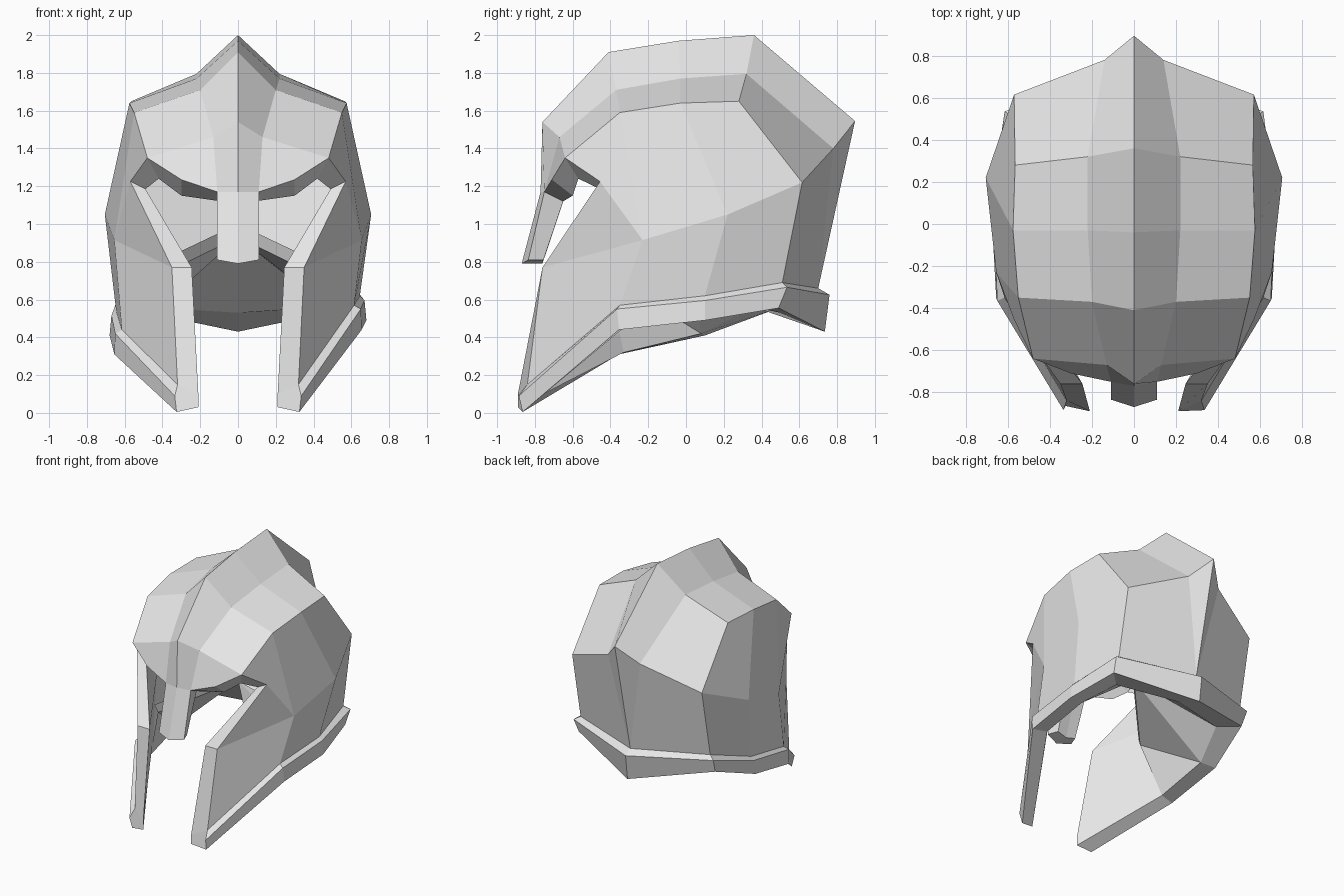
import bpy, bmesh
from mathutils import Vector

if "Cube" in bpy.data.objects:
    bpy.data.objects.remove(bpy.data.objects["Cube"])

steel = bpy.data.materials.new("pale_grey_steel")
steel.diffuse_color = (0.8, 0.8, 0.8, 1)
steel.use_nodes = True
steel.node_tree.nodes["Principled BSDF"].inputs["Base Color"].default_value = steel.diffuse_color

# Half of the outer shell: crest, upper ring, temple ring, cheek, lower edge
POINTS = {
    "c0": (0, .895, 1.545), "c1": (0, .36, 2.0), "c2": (0, -.04, 1.97),
    "c3": (0, -.41, 1.91), "c4": (0, -.76, 1.54), "c5": (0, -.77, 1.17),
    "c6": (0, -.87, .79),
    "u0": (.14, .78, 1.40), "u1": (.22, .32, 1.795), "u2": (.22, -.03, 1.77),
    "u3": (.20, -.37, 1.71), "u4": (.13, -.67, 1.46), "u5": (.11, -.75, 1.17),
    "u6": (.11, -.835, .81),
    "t0": (.57, .615, 1.22), "t1": (.565, .28, 1.65), "t2": (.575, -.03, 1.64),
    "t3": (.55, -.35, 1.59), "t4": (.48, -.64, 1.35), "brow": (.30, -.71, 1.235),
    "wide": (.705, .22, 1.05), "cheek": (.655, -.23, .915),
    "eye": (.57, -.455, 1.225), "jaw": (.35, -.76, .77),
    "r0": (.32, -.84, .15), "r1": (.615, -.35, .57), "r2": (.645, .10, .62),
    "r3": (.57, .51, .69), "r4": (0, .70, .66),
}
FACES = [f"c{i} c{i+1} u{i+1} u{i}" for i in range(6)]
FACES += [f"u{i} u{i+1} t{i+1} t{i}" for i in range(4)]
FACES += ["u4 u5 brow t4", "c0 u0 r4", "u0 t0 r3 r4",
          "t0 t1 t2 wide", "t2 t3 cheek wide", "t3 t4 eye cheek",
          "eye jaw cheek", "cheek jaw r0 r1", "wide cheek r1 r2", "t0 wide r2 r3"]
# Inward direction of the wall along its open edges
INWARD = {
    "c5": (0, .11, -.05), "c6": (0, .11, 0), "u5": (-.02, .10, -.05),
    "u6": (-.03, .08, 0), "t4": (-.06, .07, -.11), "brow": (0, .11, -.085),
    "eye": (-.08, 0, -.04), "jaw": (-.105, 0, 0), "r0": (-.11, -.05, -.05),
    "r1": (-.09, .03, 0), "r2": (-.10, 0, 0), "r3": (-.09, -.07, 0),
    "r4": (0, -.10, 0),
}
DIP = {"r1": .13, "r2": .08}  # the left lower edge hangs lower


def place(p, side, name=""):
    drop = DIP.get(name, 0) if side < 0 else 0
    return Vector((side * p[0], p[1], p[2] - drop))


def finish(bm, name, recalc=True):
    if recalc:
        bmesh.ops.recalc_face_normals(bm, faces=bm.faces)
    mesh = bpy.data.meshes.new(name)
    bm.to_mesh(mesh)
    bm.free()
    mesh.materials.append(steel)
    bpy.context.collection.objects.link(bpy.data.objects.new(name, mesh))


# Helmet shell: outer skin, offset inner skin, walls along the open edges
bm = bmesh.new()
verts, inward = {}, {}
for side in (1, -1):
    for n, p in POINTS.items():
        key = (n, 0 if p[0] == 0 else side)
        if key not in verts:
            verts[key] = bm.verts.new(place(p, side, n))
            if n in INWARD:
                inward[verts[key]] = place(INWARD[n], side)
for side in (1, -1):
    for f in FACES:
        loop = [verts[(n, 0 if POINTS[n][0] == 0 else side)] for n in f.split()]
        bm.faces.new(loop if side > 0 else loop[::-1])
outer = list(bm.faces)
bmesh.ops.recalc_face_normals(bm, faces=outer)
bm.normal_update()
crest = verts[("c2", 0)]
if crest.link_faces[0].normal.z < 0:
    bmesh.ops.reverse_faces(bm, faces=outer)
bm.normal_update()
open_edges = [e for e in bm.edges if e.is_boundary]
inner = {}
for v in list(bm.verts):
    inner[v] = bm.verts.new(v.co + inward.get(v, v.normal * -.09))
for f in outer:
    bm.faces.new([inner[v] for v in reversed(list(f.verts))])
for e in open_edges:
    a, b = e.verts
    bm.faces.new((a, b, inner[b], inner[a]))
finish(bm, "helmet_shell")

# Lower rim: a raised band swept from cheek tip to cheek tip
TOP = [(.335, -.885, .09), (.65, -.365, .55), (.67, .10, .595),
       (.615, .535, .665), (0, .76, .625)]
BOTTOM = [(.325, -.865, .005), (.655, -.355, .44), (.68, .10, .49),
          (.60, .49, .555), (0, .735, .43)]
LEDGE = [(.21, -.89, .03), (.54, -.33, .45), (.56, .08, .50),
         (.47, .36, .56), (0, .50, .53)]
bm = bmesh.new()


def station(i, side):
    n = f"r{i}"
    wall = place(POINTS[n], side, n)
    ring = [wall, place(TOP[i], side, n), place(BOTTOM[i], side, n),
            place(LEDGE[i], side, n), wall + place(INWARD[n], side)]
    return [bm.verts.new(p) for p in ring]


rings = [station(i, 1) for i in range(5)] + [station(i, -1) for i in (3, 2, 1, 0)]
for a, b in zip(rings, rings[1:]):
    for k in range(5):
        m = (k + 1) % 5
        bm.faces.new((a[k], a[m], b[m], b[k]))
bm.faces.new(rings[0])
bm.faces.new(rings[-1][::-1])
finish(bm, "lower_rim")

# Neck vault: lining that rises forward from the rim ledge to a folded front edge
VAULT = {"f0": (0, -.02, 1.0), "f1": (.42, -.45, .80),
         "g0": (0, 0, .93), "g1": (.41, -.42, .73)}
VAULT.update({f"r{i}": LEDGE[i] for i in range(1, 5)})
bm = bmesh.new()
for side in (1, -1):
    for f in ("g0 r4 r3", "g0 r3 r2", "g0 r2 g1", "g1 r2 r1", "f0 g0 g1 f1"):
        names = f.split()
        bm.faces.new([bm.verts.new(place(VAULT[n], side, n)) for n in names])
bm.normal_update()
for face in list(bm.faces):
    # lining faces the hollow below it
    if face.normal.dot(Vector((0, -.1, .3)) - face.calc_center_median()) < 0:
        face.normal_flip()
finish(bm, "neck_vault", recalc=False)
